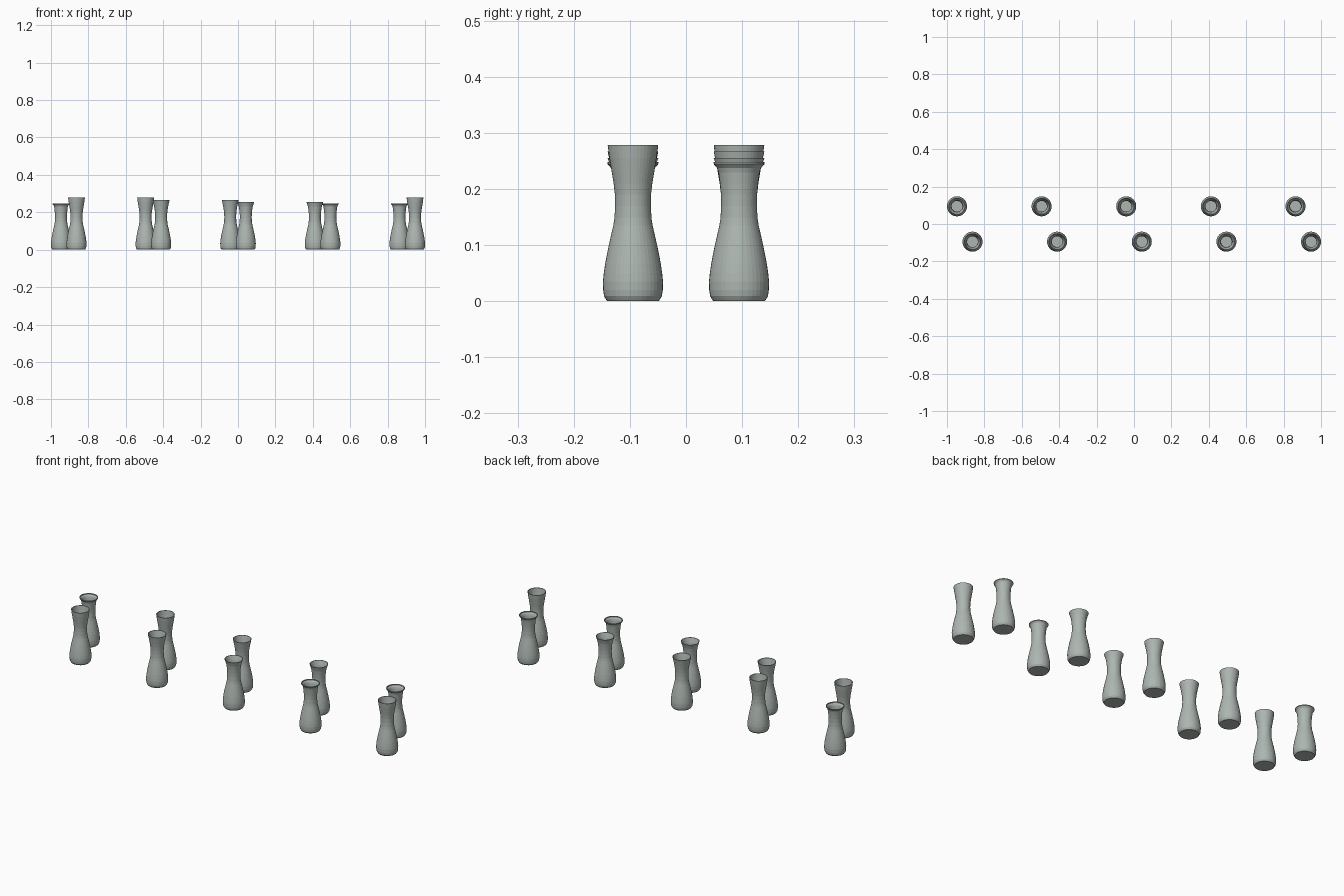
import bpy, bmesh, math

SIDES = 40
WALL = 0.003
STEP = 0.4525

cube = bpy.data.objects.get("Cube")
if cube:
    bpy.data.objects.remove(cube)

grey = bpy.data.materials.new("soft grey glass")
grey.use_nodes = True
tint = (0.42, 0.47, 0.44, 1)
grey.diffuse_color = tint
grey.node_tree.nodes["Principled BSDF"].inputs["Base Color"].default_value = tint

# shared body: (radius, height) from foot to neck
BODY = [(0.046, 0), (0.048, 0.003), (0.0515, 0.009), (0.0532, 0.02), (0.0535, 0.035),
        (0.052, 0.05), (0.0495, 0.067), (0.0465, 0.083), (0.043, 0.1), (0.0385, 0.12),
        (0.035, 0.135), (0.033, 0.148), (0.0318, 0.17), (0.0322, 0.19)]

# mouths, from a straight flare to a sharply turned lip
MOUTHS = {
    "flared": [(0.0345, 0.21), (0.038, 0.231), (0.042, 0.255), (0.045, 0.278)],
    "curved": [(0.0342, 0.21), (0.0375, 0.23), (0.0415, 0.25), (0.0452, 0.267)],
    "turned": [(0.034, 0.21), (0.037, 0.23), (0.041, 0.243), (0.0452, 0.255)],
    "lipped": [(0.034, 0.21), (0.0365, 0.229), (0.039, 0.237), (0.045, 0.244), (0.0452, 0.248)],
}


def carafe(name, mouth, x, y):
    outer = BODY + MOUTHS[mouth]
    # the inner wall runs back down from the rim to the floor
    inner = [(r - WALL, max(z, 0.004)) for r, z in reversed(outer) if z > 0.004]
    bm = bmesh.new()
    rings = []
    for r, z in outer + inner:
        rings.append([bm.verts.new((r * math.cos(a), r * math.sin(a), z))
                      for a in (math.tau * i / SIDES for i in range(SIDES))])
    for low, high in zip(rings, rings[1:]):
        for i in range(SIDES):
            j = (i + 1) % SIDES
            bm.faces.new((low[i], low[j], high[j], high[i]))
    bm.faces.new(reversed(rings[0]))
    bm.faces.new(rings[-1])
    mesh = bpy.data.meshes.new(name)
    bm.to_mesh(mesh)
    bm.free()
    mesh.materials.append(grey)
    obj = bpy.data.objects.new(name, mesh)
    obj.location = (x, y, 0)
    bpy.context.collection.objects.link(obj)


# two staggered rows
front = ["flared", "curved", "turned", "lipped", "flared"]
back = ["lipped", "flared", "curved", "turned", "lipped"]
for k in range(5):
    carafe(f"front_carafe_{k + 1}", front[k], -0.8635 + k * STEP, -0.0945)
    carafe(f"back_carafe_{k + 1}", back[k], -0.9465 + k * STEP, 0.0945)
